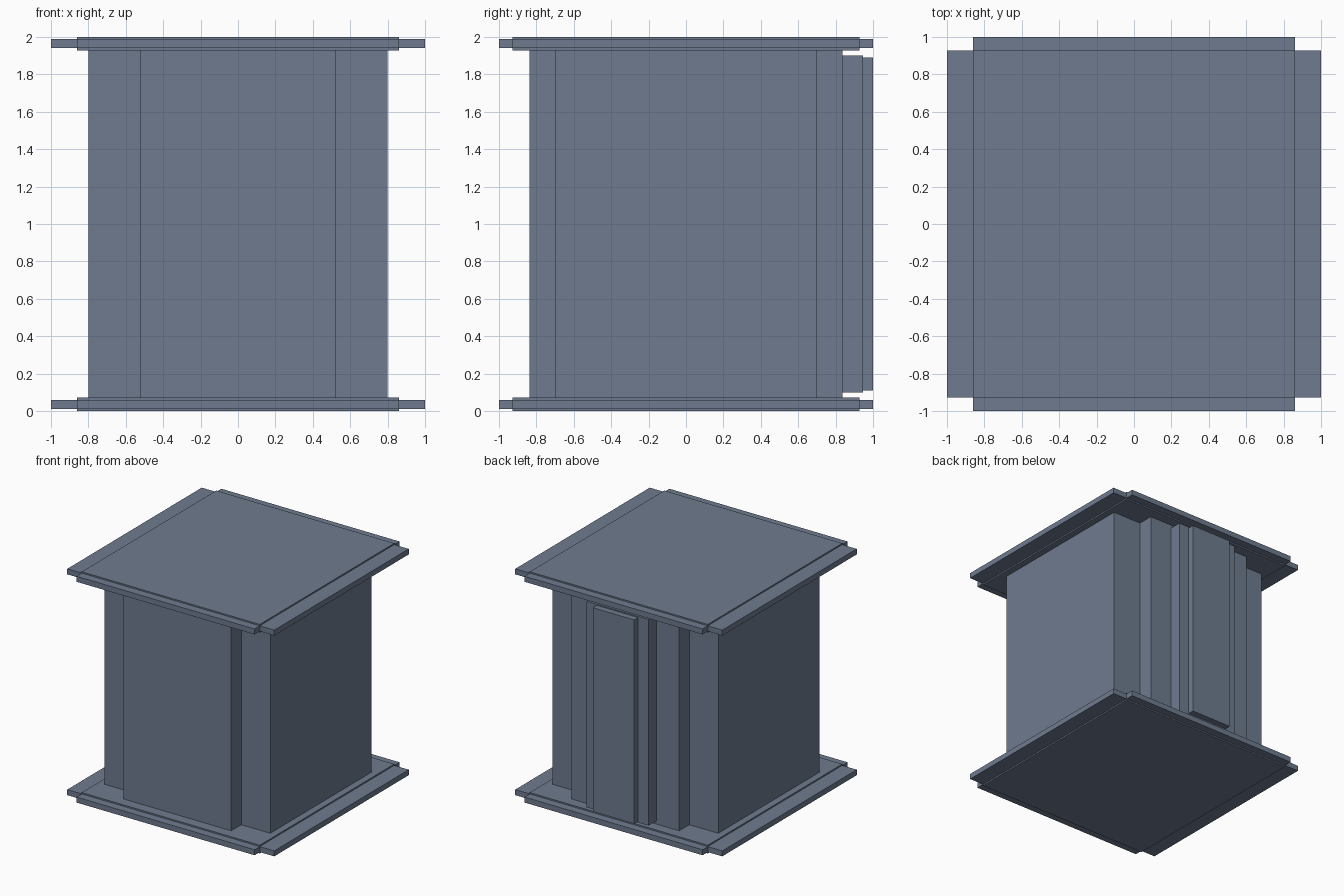
import bpy
import bmesh
from mathutils import Vector

cube = bpy.data.objects.get("Cube")
if cube:
    bpy.data.objects.remove(cube, do_unlink=True)

# Single slate colour
slate = bpy.data.materials.new("slate_blue_grey")
slate.use_nodes = True
COLOUR = (0.156, 0.198, 0.275, 1)
slate.diffuse_color = COLOUR
slate.node_tree.nodes["Principled BSDF"].inputs["Base Color"].default_value = COLOUR


def box(name, low, high):
    """Flat-faced box between two corners."""
    low, high = Vector(low), Vector(high)
    mesh = bpy.data.meshes.new(name)
    bm = bmesh.new()
    bmesh.ops.create_cube(bm, size=1)
    bmesh.ops.scale(bm, vec=high - low, verts=bm.verts)
    bm.to_mesh(mesh)
    bm.free()
    mesh.materials.append(slate)
    obj = bpy.data.objects.new(name, mesh)
    obj.location = (low + high) / 2
    bpy.context.collection.objects.link(obj)
    return obj


SLAB = 0.072             # slab thickness
CORE_X, CORE_Y = 0.86, 0.928
LIP = 0.012              # how far the edge strips sit inside the slab faces

# Floor and roof slabs, each with thinner strips on all four edges
for name, z in (("floor", 0), ("roof", 2 - SLAB)):
    box(name + "_slab", (-CORE_X, -CORE_Y, z), (CORE_X, CORE_Y, z + SLAB))
    low, high = z + LIP, z + SLAB - LIP
    box(name + "_right_strip", (-1, -CORE_Y, low), (-CORE_X, CORE_Y, high))
    box(name + "_left_strip", (CORE_X, -CORE_Y, low), (1, CORE_Y, high))
    box(name + "_front_strip", (-CORE_X, -1, low), (CORE_X, -CORE_Y, high))
    box(name + "_back_strip", (-CORE_X, CORE_Y, low), (CORE_X, 1, high))

# Main body with raised panels on the front and back
bottom, top = SLAB, 2 - SLAB
box("body", (-0.8, -0.697, bottom), (0.8, 0.697, top))
box("front_panel", (-0.52, -0.837, bottom), (0.52, -0.697, top))
box("back_panel", (-0.52, 0.697, bottom), (0.52, 0.837, top))

# Stepped door on the back
box("door_frame", (-0.3, 0.837, 0.1), (0.3, 0.945, 1.9))
box("door_plate", (-0.2, 0.945, 0.11), (0.2, 1, 1.89))
